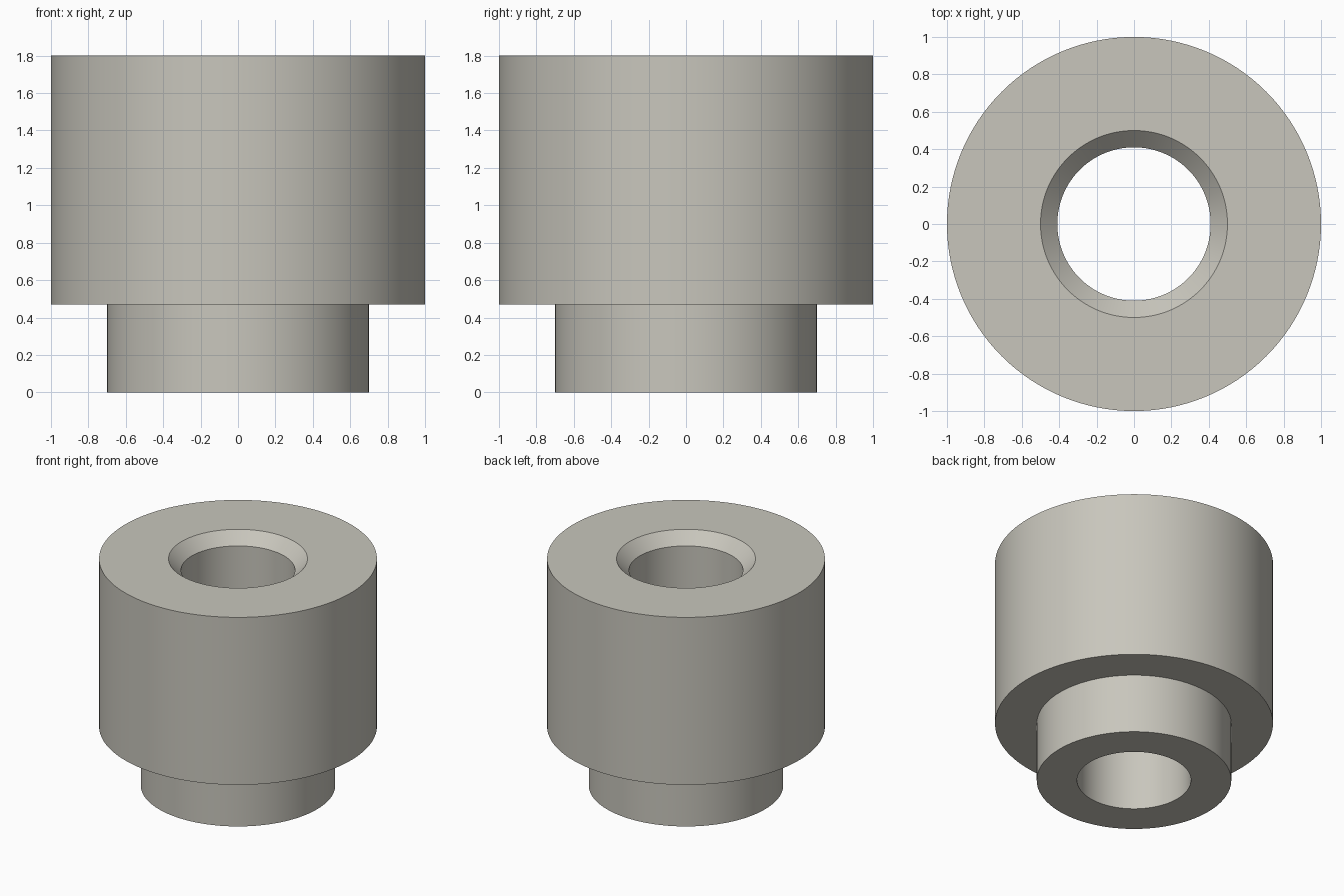
import bpy
import bmesh
import math

if "Cube" in bpy.data.objects:
    bpy.data.objects.remove(bpy.data.objects["Cube"], do_unlink=True)

# Warm grey finish
mat = bpy.data.materials.new("warm_grey")
mat.use_nodes = True
color = (0.58, 0.565, 0.505, 1.0)
mat.diffuse_color = color
bsdf = next(n for n in mat.node_tree.nodes if n.type == 'BSDF_PRINCIPLED')
bsdf.inputs["Base Color"].default_value = color
bsdf.inputs["Roughness"].default_value = 0.6


def lathe(name, profile, segments=128):
    """Revolve a closed (radius, height) profile around the z axis."""
    bm = bmesh.new()
    verts = [bm.verts.new((r, 0, z)) for r, z in profile]
    edges = [bm.edges.new((verts[i - 1], verts[i])) for i in range(len(verts))]
    bmesh.ops.spin(bm, geom=verts + edges, cent=(0, 0, 0), axis=(0, 0, 1),
                   angle=math.tau, steps=segments, use_merge=True)
    bmesh.ops.remove_doubles(bm, verts=bm.verts, dist=1e-4)
    bmesh.ops.recalc_face_normals(bm, faces=bm.faces)
    mesh = bpy.data.meshes.new(name)
    bm.to_mesh(mesh)
    bm.free()
    mesh.materials.append(mat)
    obj = bpy.data.objects.new(name, mesh)
    bpy.context.collection.objects.link(obj)
    bpy.ops.object.select_all(action='DESELECT')
    obj.select_set(True)
    bpy.context.view_layer.objects.active = obj
    bpy.ops.object.shade_smooth_by_angle(angle=math.radians(30))
    return obj


# Stepped bushing: narrow neck, wide body, through bore with chamfered mouth
lathe("stepped_bushing", [
    (0.41, 0.0), (0.70, 0.0),     # neck underside
    (0.70, 0.47), (1.0, 0.47),    # shoulder
    (1.0, 1.80), (0.50, 1.80),    # body wall and top face
    (0.41, 1.71),                 # chamfer into the bore
])
